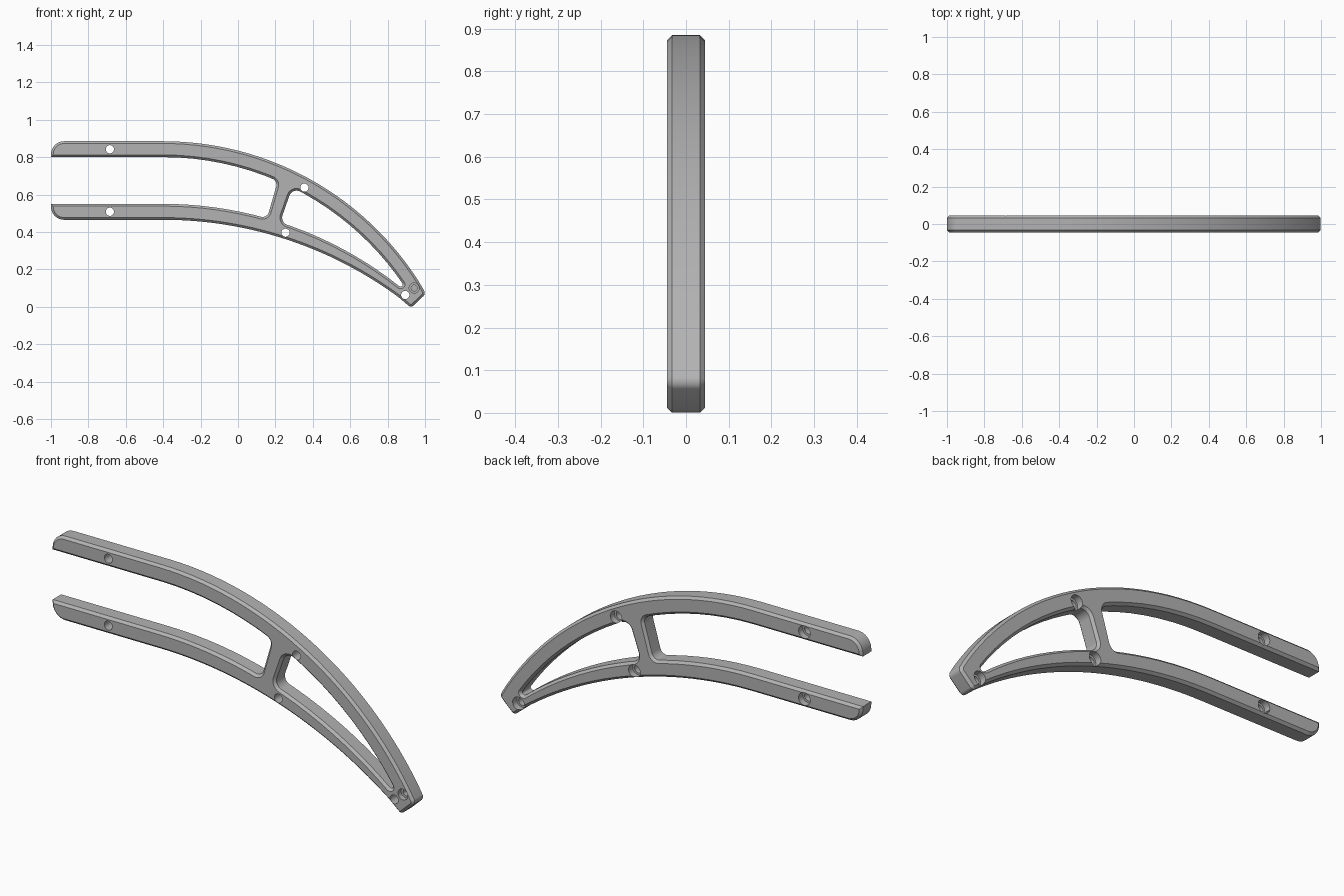
import bpy, bmesh, math
from mathutils import Vector

HALF, CHAMFER, BEND = 0.045, 0.012, -0.4

cube = bpy.data.objects.get("Cube")
if cube:
    bpy.data.objects.remove(cube)

metal = bpy.data.materials.new("satin_grey")
metal.use_nodes = True
metal.diffuse_color = (0.45, 0.45, 0.45, 1)
metal.node_tree.nodes["Principled BSDF"].inputs["Base Color"].default_value = (0.45, 0.45, 0.45, 1)


def arc(top, radius, x0, x1, n):
    """Points on an arc that is level with height top at the bend line."""
    a0, a1 = (math.asin((x - BEND) / radius) for x in (x0, x1))
    angles = [a0 + (a1 - a0) * i / n for i in range(n + 1)]
    return [(BEND + radius * math.sin(a), top - radius + radius * math.cos(a), 0) for a in angles]


def with_radius(points, index, radius):
    points[index] = (*points[index][:2], radius)
    return points


def fillet(corners, steps=8):
    """Round every corner (x, z, radius) of a closed outline."""
    out = []
    for i, (x, z, r) in enumerate(corners):
        p = Vector((x, z))
        if r == 0:
            out.append(p)
            continue
        a = (Vector(corners[i - 1][:2]) - p).normalized()
        b = (Vector(corners[(i + 1) % len(corners)][:2]) - p).normalized()
        half = a.angle(b) / 2
        centre = p + (a + b).normalized() * r / math.sin(half)
        start = p + a * r / math.tan(half) - centre
        end = p + b * r / math.tan(half) - centre
        out += [centre + start.lerp(end, k / steps).normalized() * r for k in range(steps + 1)]
    return out


def offset(points, distance):
    """Mitred offset; positive moves towards the inside of the loop."""
    area = sum(points[i - 1].cross(p) for i, p in enumerate(points))
    side = math.copysign(1, area)
    out = []
    for i, p in enumerate(points):
        d1 = (p - points[i - 1]).normalized()
        d2 = (points[(i + 1) % len(points)] - p).normalized()
        n1, n2 = Vector((-d1.y, d1.x)), Vector((-d2.y, d2.x))
        out.append(p + (n1 + n2) * side * distance / (1 + n1.dot(n2)))
    return out


def wall(bm, points, inset):
    """Side wall with chamfers front and back; returns its two rim loops."""
    small = offset(points, inset)
    layers = [(small, -HALF), (points, CHAMFER - HALF), (points, HALF - CHAMFER), (small, HALF)]
    rings = [[bm.verts.new((p.x, y, p.y)) for p in loop] for loop, y in layers]
    for lower, upper in zip(rings, rings[1:]):
        for i in range(len(lower)):
            bm.faces.new((lower[i - 1], lower[i], upper[i], upper[i - 1]))
    return [[bm.edges.get((r[i - 1], r[i])) for i in range(len(r))] for r in (rings[0], rings[-1])]


# Outer outline: upper arm, tip, lower arm, cross bar
outline = [(-1, 0.80, 0), (-1, 0.885, 0.07)]
outline += arc(0.885, 1.62, BEND, 0.97, 28)
outline += [(1.005, 0.07, 0.025), (0.925, -0.006, 0.02)]
outline += arc(0.465, 2.12, 0.86, BEND, 28)
outline += [(-1, 0.465, 0.07), (-1, 0.55, 0)]
outline += with_radius(arc(0.55, 2.03, BEND, 0.155, 8), -1, 0.035)
outline += with_radius(arc(0.80, 1.535, 0.213, BEND, 8), 0, 0.035)

# Tapered window between cross bar and tip
window = with_radius(with_radius(arc(0.80, 1.55, 0.29, 0.888, 11), 0, 0.04), -1, 0.01)
window += with_radius(with_radius(arc(0.55, 2.03, 0.865, 0.225, 10), 0, 0.012), -1, 0.04)

bm = bmesh.new()
outer_rims = wall(bm, fillet(outline), CHAMFER)
window_rims = wall(bm, fillet(window), -CHAMFER)
for a, b in zip(outer_rims, window_rims):
    bmesh.ops.triangle_fill(bm, use_beauty=True, edges=a + b, normal=(0, 1, 0))
bmesh.ops.recalc_face_normals(bm, faces=bm.faces)
mesh = bpy.data.meshes.new("curved_bracket")
bm.to_mesh(mesh)
bm.free()
bracket = bpy.data.objects.new("curved_bracket", mesh)
bpy.context.collection.objects.link(bracket)
mesh.materials.append(metal)


def drill(x, z, radius, y0, y1):
    """Cut a round bore running from y0 to y1."""
    bpy.ops.mesh.primitive_cylinder_add(vertices=32, radius=radius, depth=y1 - y0,
                                        location=(x, (y0 + y1) / 2, z), rotation=(math.pi / 2, 0, 0))
    cutter = bpy.context.object
    cutter.name = "bore_cutter"
    cutter.hide_render = True
    cutter.data.materials.append(metal)
    bpy.context.view_layer.objects.active = bracket
    mod = bracket.modifiers.new("bore", "BOOLEAN")
    mod.operation, mod.solver, mod.object = "DIFFERENCE", "EXACT", cutter
    bpy.ops.object.modifier_apply(modifier=mod.name)
    bpy.data.objects.remove(cutter)


# Through bolt holes, counterbored from the back
for x, z in [(-0.685, 0.842), (-0.685, 0.508), (0.355, 0.637), (0.254, 0.396), (0.894, 0.063)]:
    drill(x, z, 0.022, -0.1, 0.1)
    drill(x, z, 0.032, 0.012, 0.1)

# Blind stepped hole at the tip, open to the front
drill(0.942, 0.1, 0.027, -0.1, -0.02)
drill(0.942, 0.1, 0.016, -0.1, 0.015)

bpy.ops.object.select_all(action="DESELECT")
bracket.select_set(True)
bpy.context.view_layer.objects.active = bracket
bpy.ops.object.shade_smooth_by_angle(angle=math.radians(30))
